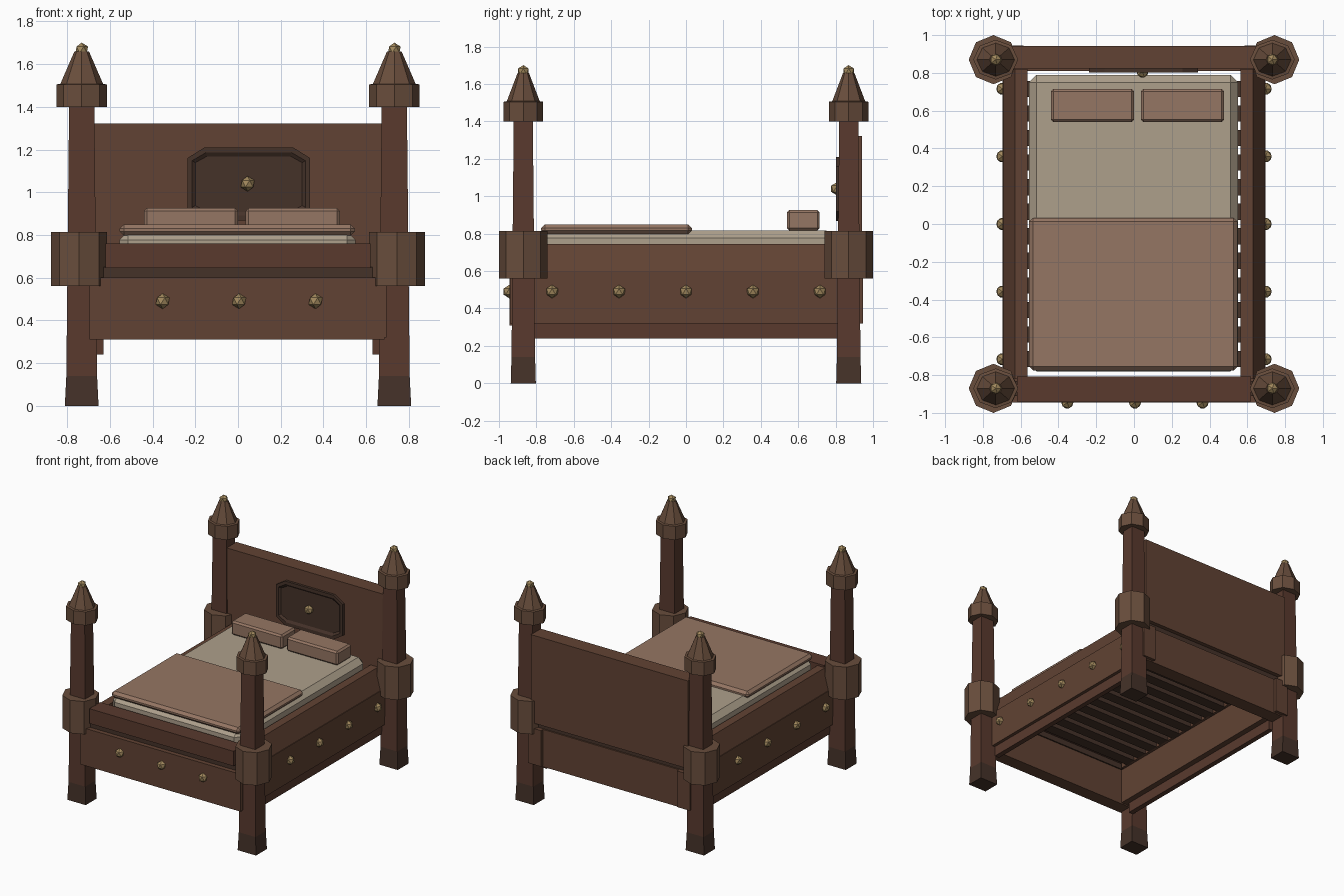
import bpy, bmesh, math
from mathutils import Matrix

if "Cube" in bpy.data.objects:
    bpy.data.objects.remove(bpy.data.objects["Cube"])


def material(name, rgb):
    m = bpy.data.materials.new(name)
    m.diffuse_color = (*rgb, 1)
    m.use_nodes = True
    m.node_tree.nodes["Principled BSDF"].inputs["Base Color"].default_value = m.diffuse_color
    return m


WOOD = material("wood", (0.12, 0.055, 0.033))
POST = material("post_wood", (0.10, 0.042, 0.027))
CAP = material("cap_wood", (0.14, 0.075, 0.045))
DARK = material("dark_wood", (0.06, 0.032, 0.022))
BRASS = material("brass", (0.36, 0.25, 0.11))
LINEN = material("linen", (0.42, 0.35, 0.26))
CLOTH = material("blanket_cloth", (0.30, 0.18, 0.125))


def finish(name, bm, mat):
    bmesh.ops.recalc_face_normals(bm, faces=bm.faces)
    me = bpy.data.meshes.new(name)
    bm.to_mesh(me)
    bm.free()
    me.materials.append(mat)
    ob = bpy.data.objects.new(name, me)
    bpy.context.collection.objects.link(ob)
    return ob


def box(name, x, y, z, mat, bevel=0):
    """Box from (min, max) ranges, optionally chamfered."""
    bm = bmesh.new()
    size = Matrix.Diagonal((x[1] - x[0], y[1] - y[0], z[1] - z[0], 1))
    mid = Matrix.Translation((sum(x) / 2, sum(y) / 2, sum(z) / 2))
    bmesh.ops.create_cube(bm, size=1, matrix=mid @ size)
    if bevel:
        bmesh.ops.bevel(bm, geom=bm.edges[:], offset=bevel, segments=1, affect='EDGES')
    return finish(name, bm, mat)


def turned(name, x, y, rings, sides, turn, mat):
    """Stack of polygon rings given as (x radius, y radius, z)."""
    bm = bmesh.new()
    loops = []
    for rx, ry, z in rings:
        loops.append([bm.verts.new((x + rx * math.cos(turn + i * math.tau / sides),
                                    y + ry * math.sin(turn + i * math.tau / sides), z))
                      for i in range(sides)])
    for a, b in zip(loops, loops[1:]):
        for i in range(sides):
            j = (i + 1) % sides
            bm.faces.new((a[i], a[j], b[j], b[i]))
    bm.faces.new(loops[0])
    bm.faces.new(loops[-1])
    return finish(name, bm, mat)


def stud(name, x, y, z, r=0.036):
    bm = bmesh.new()
    bmesh.ops.create_icosphere(bm, subdivisions=1, radius=r,
                               matrix=Matrix.Translation((x, y, z)))
    return finish(name, bm, BRASS)


def prism(name, pts, depth, mat):
    """Extrude a 3D outline along the depth vector."""
    bm = bmesh.new()
    face = bm.faces.new([bm.verts.new(p) for p in pts])
    new = bmesh.ops.extrude_face_region(bm, geom=[face])["geom"]
    bmesh.ops.translate(bm, vec=depth, verts=[v for v in new if isinstance(v, bmesh.types.BMVert)])
    return finish(name, bm, mat)


# Corner posts with feet, collars, caps and finials
Q, D = math.pi / 4, math.sqrt(2)
for sx in (-1, 1):
    for sy in (-1, 1):
        x, y = sx * 0.732, sy * 0.87
        turned("foot", x, y, [(0.079 * D, 0.067 * D, 0), (0.072 * D, 0.063 * D, 0.14)], 4, Q, DARK)
        turned("post", x, y, [(0.072 * D, 0.063 * D, 0.14), (0.059 * D, 0.051 * D, 1.41)], 4, Q, POST)
        turned("collar", sx * 0.744, y, [(0.131, 0.13, 0.56), (0.131, 0.13, 0.815)], 8, 0, CAP)
        turned("post_cap", x, y, [(0.119, 0.105, 1.40), (0.119, 0.105, 1.505), (0.10, 0.088, 1.508),
                                  (0.034, 0.03, 1.66)], 8, 0, CAP)
        stud("finial", x, y, 1.668, 0.033)

# Side rails: sloped upper face, lower strip, studs
PROFILE = [(0.585, 0.32), (0.695, 0.32), (0.695, 0.60)]
UPPER = [(0.565, 0.60), (0.69, 0.60), (0.63, 0.745), (0.565, 0.745)]
for s in (-1, 1):
    box("side_board", sorted((s * 0.585, s * 0.695)), (-0.94, 0.945), (0.32, 0.60), WOOD)
    prism("side_upper_rail", [(s * a, -0.82, z) for a, z in UPPER], (0, 1.64, 0), WOOD)
    box("side_lower_strip", sorted((s * 0.63, s * 0.67)), (-0.81, 0.81), (0.24, 0.32), POST)
    for i in range(-2, 3):
        stud("side_stud", s * 0.697, i * 0.358, 0.49)

# Footboard
box("foot_board", (-0.695, 0.685), (-0.945, -0.84), (0.31, 0.60), WOOD)
box("foot_recess", (-0.63, 0.63), (-0.91, -0.83), (0.60, 0.65), DARK)
box("foot_top_beam", (-0.62, 0.62), (-0.94, -0.807), (0.645, 0.76), POST)
for i in (-1, 0, 1):
    stud("foot_stud", 0.005 + i * 0.358, -0.945, 0.49)

# Headboard
box("head_lower_board", (-0.66, 0.66), (0.81, 0.92), (0.31, 0.60), WOOD)
box("head_recess", (-0.64, 0.64), (0.83, 0.91), (0.60, 0.65), DARK)
box("headboard", (-0.675, 0.675), (0.822, 0.942), (0.64, 1.322), WOOD)

# Framed octagonal plaque on the headboard
x0, x1, z0, z1, cx, cz = -0.237, 0.338, 0.867, 1.21, 0.08, 0.05
outline = [(x0 + cx, z0), (x1 - cx, z0), (x1, z0 + cz), (x1, z1 - cz),
           (x1 - cx, z1), (x0 + cx, z1), (x0, z1 - cz), (x0, z0 + cz)]
bm = bmesh.new()
front = bm.faces.new([bm.verts.new((a, 0.803, b)) for a, b in outline])
back = bmesh.ops.extrude_face_region(bm, geom=[front])["geom"]
bmesh.ops.translate(bm, vec=(0, 0.025, 0), verts=[v for v in back if isinstance(v, bmesh.types.BMVert)])
bmesh.ops.recalc_face_normals(bm, faces=bm.faces)
front = min(bm.faces, key=lambda f: f.calc_center_median().y)
bmesh.ops.inset_region(bm, faces=[front], thickness=0.025)
bmesh.ops.inset_region(bm, faces=[front], thickness=0.018, depth=-0.012)
finish("head_plaque", bm, DARK)
stud("plaque_stud", 0.045, 0.807, 1.04)

# Slats under the mattress
for i in range(12):
    y = -0.715 + i * 0.13
    box("slat", (-0.60, 0.60), (y - 0.043, y + 0.043), (0.60, 0.635), DARK)

# Bedding
box("mattress", (-0.555, 0.55), (-0.78, 0.79), (0.635, 0.817), LINEN, 0.04)
box("blanket", (-0.555, 0.548), (-0.775, 0.032), (0.797, 0.85), CLOTH, 0.02)
for x in ((-0.44, 0.0), (0.036, 0.477)):
    box("pillow", x, (0.54, 0.715), (0.817, 0.926), CLOTH, 0.013)
